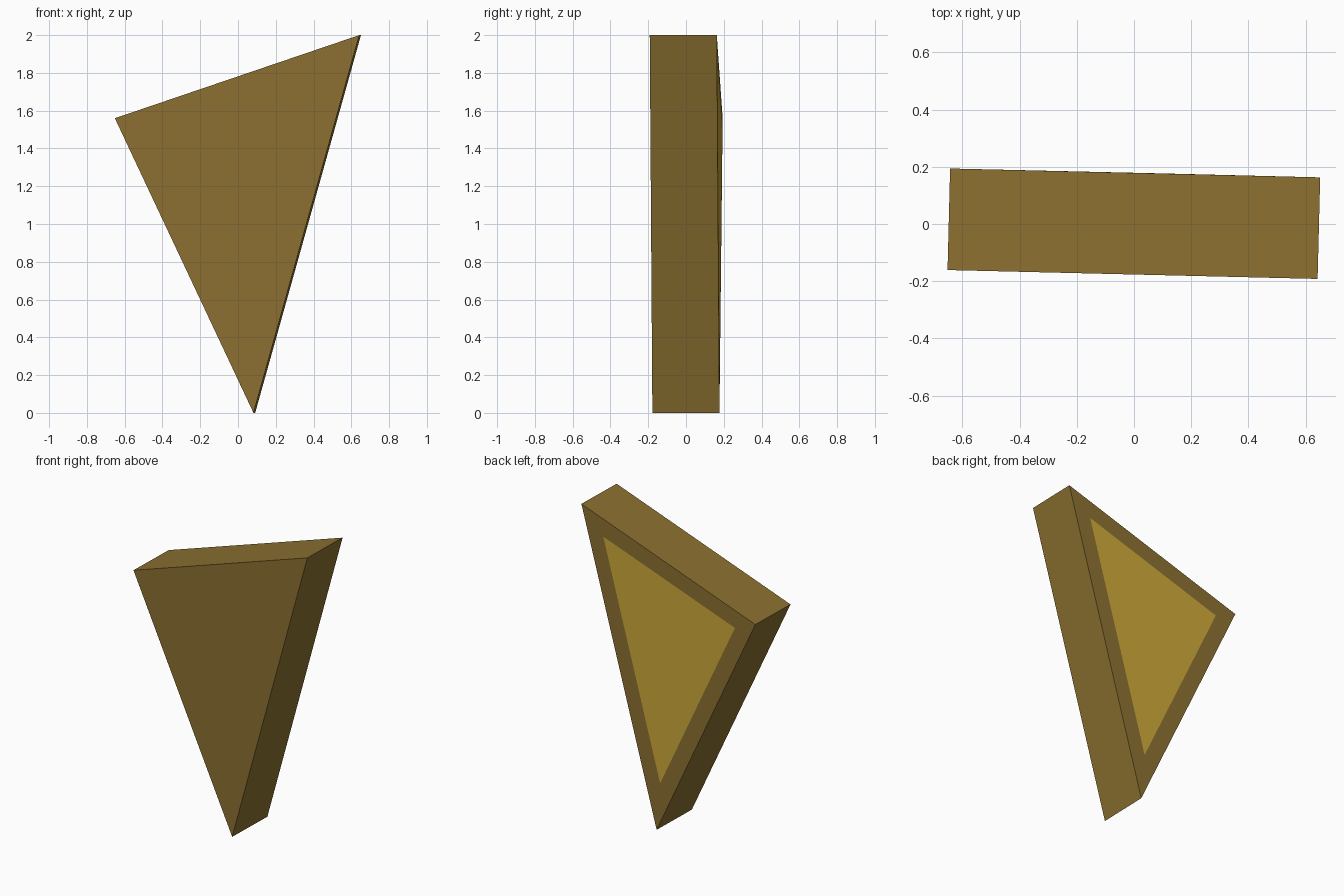
import bpy, bmesh
from mathutils import Vector

if "Cube" in bpy.data.objects:
    bpy.data.objects.remove(bpy.data.objects["Cube"])


def material(name, color):
    mat = bpy.data.materials.new(name)
    mat.diffuse_color = color
    mat.use_nodes = True
    mat.node_tree.nodes["Principled BSDF"].inputs["Base Color"].default_value = mat.diffuse_color
    return mat


# Triangular wedge: front outline, swept straight back (slightly turned about z)
outline = [(-0.652, -0.161, 1.56), (0.082, -0.178, 0.0), (0.642, -0.192, 2.0)]
depth = Vector((0.009, 0.355, 0.0))

bm = bmesh.new()
front = bm.faces.new([bm.verts.new(p) for p in outline])
swept = bmesh.ops.extrude_face_region(bm, geom=[front], use_keep_orig=True)["geom"]
back = next(g for g in swept if isinstance(g, bmesh.types.BMFace))
bmesh.ops.translate(bm, verts=back.verts[:], vec=depth)
bmesh.ops.recalc_face_normals(bm, faces=bm.faces[:])

# Flush lighter panel inside an even border on the back
bmesh.ops.inset_region(bm, faces=[back], thickness=0.11, use_even_offset=True)
back.material_index = 1

mesh = bpy.data.meshes.new("wedge_slice")
bm.to_mesh(mesh)
bm.free()
mesh.materials.append(material("crust_brown", (0.26, 0.162, 0.03, 1)))
mesh.materials.append(material("filling_yellow", (0.62, 0.40, 0.04, 1)))
bpy.context.collection.objects.link(bpy.data.objects.new("wedge_slice", mesh))
